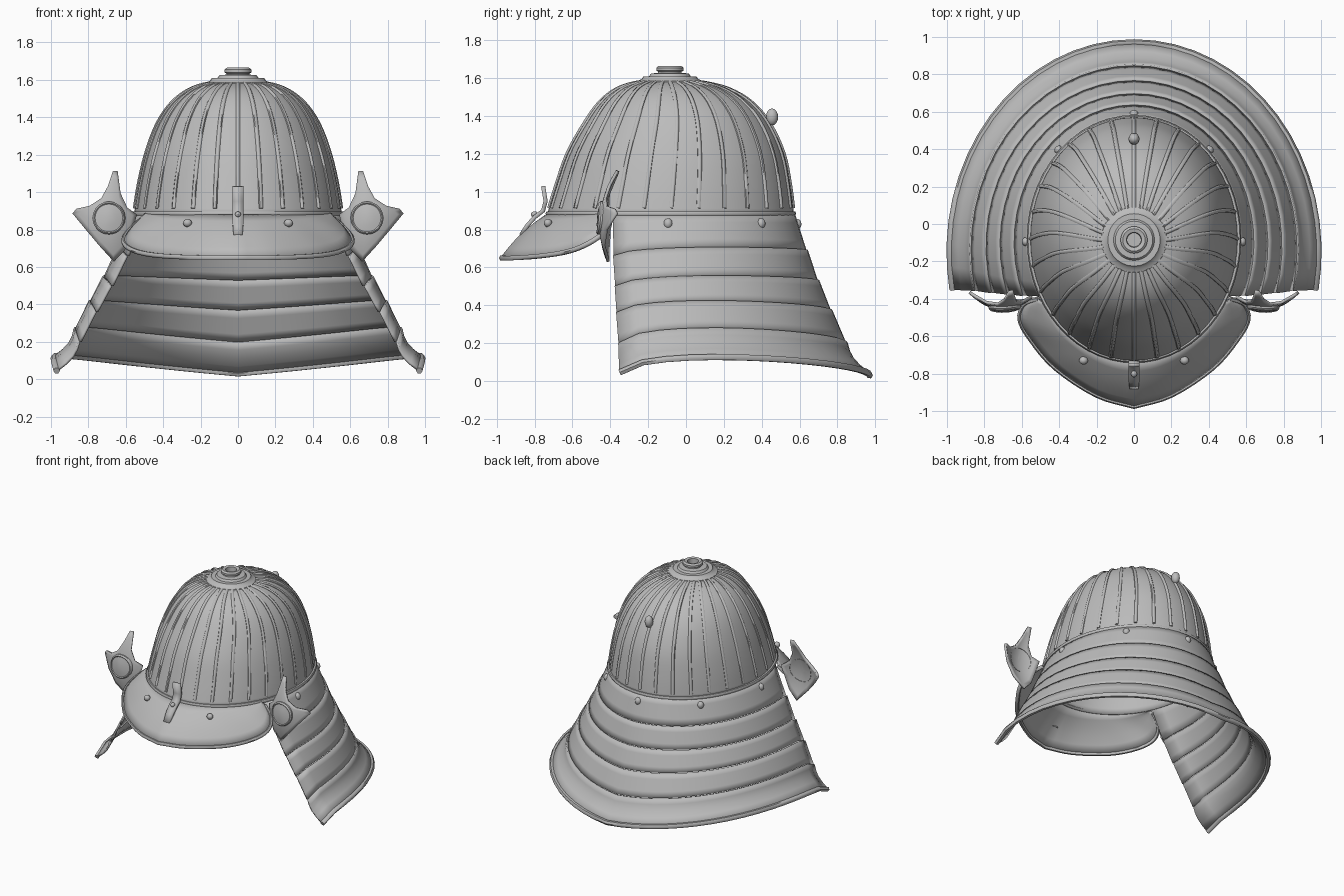
import bpy, bmesh, math
from mathutils import Vector

cube = bpy.data.objects.get("Cube")
if cube:
    bpy.data.objects.remove(cube, do_unlink=True)

steel = bpy.data.materials.new("grey_steel")
steel.use_nodes = True
GREY = (0.5, 0.5, 0.5, 1)
steel.diffuse_color = GREY
steel.node_tree.nodes["Principled BSDF"].inputs["Base Color"].default_value = GREY


def finish(obj, thickness=0, mirror=False, angle=35):
    bpy.context.collection.objects.link(obj)
    obj.data.materials.append(steel)
    bpy.ops.object.select_all(action="DESELECT")
    obj.select_set(True)
    bpy.context.view_layer.objects.active = obj
    if obj.type == "CURVE":
        bpy.ops.object.convert(target="MESH")
    bpy.ops.object.shade_smooth_by_angle(angle=math.radians(angle))
    if thickness:
        mod = obj.modifiers.new("thickness", "SOLIDIFY")
        mod.thickness, mod.offset = thickness, 0
    if mirror:
        obj.modifiers.new("mirror", "MIRROR")
    return obj


def from_bmesh(name, bm, **options):
    bmesh.ops.recalc_face_normals(bm, faces=bm.faces)
    mesh = bpy.data.meshes.new(name)
    bm.to_mesh(mesh)
    bm.free()
    return finish(bpy.data.objects.new(name, mesh), **options)


def skin(name, rows, closed=False, **options):
    """Surface through rows of points."""
    bm = bmesh.new()
    grid = [[bm.verts.new(p) for p in row] for row in rows]
    n = len(rows[0])
    for low, high in zip(grid, grid[1:]):
        for i in range(n if closed else n - 1):
            j = (i + 1) % n
            bm.faces.new((low[i], low[j], high[j], high[i]))
    bmesh.ops.remove_doubles(bm, verts=bm.verts, dist=0.0005)
    return from_bmesh(name, bm, **options)


def tubes(name, paths, radius, closed=False):
    curve = bpy.data.curves.new(name, "CURVE")
    curve.dimensions = "3D"
    curve.bevel_depth, curve.bevel_resolution = radius, 1
    curve.use_fill_caps = True
    for path in paths:
        spline = curve.splines.new("POLY")
        spline.points.add(len(path) - 1)
        for point, p in zip(spline.points, path):
            point.co = (*p, 1)
        spline.use_cyclic_u = closed
    return finish(bpy.data.objects.new(name, curve), angle=60)


def smooth(points, steps):
    """Catmull-Rom curve through the points."""
    pts = [Vector(p) for p in points]
    pts = [2 * pts[0] - pts[1]] + pts + [2 * pts[-1] - pts[-2]]
    out = []
    for a, b, c, d in zip(pts, pts[1:], pts[2:], pts[3:]):
        for k in range(steps):
            t = k / steps
            out.append(0.5 * (2 * b + (c - a) * t + (2 * a - 5 * b + 4 * c - d) * t * t
                              + (3 * b - a - 3 * c + d) * t ** 3))
    return out + [pts[-2]]


def both_sides(half):
    return [Vector((-p[0], p[1], p[2])) for p in half[:0:-1]] + [Vector(p) for p in half]


def knobs(name, spots, size):
    bm = bmesh.new()
    for spot in spots:
        new = bmesh.ops.create_uvsphere(bm, u_segments=12, v_segments=8, radius=1)["verts"]
        bmesh.ops.scale(bm, vec=size, verts=new)
        bmesh.ops.translate(bm, vec=spot, verts=new)
    return from_bmesh(name, bm)


# Bowl: levels of height, half width and centre/half depth
levels = []
for z, w, front, back in ((0.87, 0.55, -0.73, 0.565), (1.03, 0.525, -0.68, 0.545),
                          (1.2, 0.485, -0.62, 0.51), (1.36, 0.425, -0.53, 0.435),
                          (1.47, 0.35, -0.45, 0.34), (1.54, 0.26, -0.36, 0.22),
                          (1.575, 0.16, -0.25, 0.08), (1.59, 0.04, -0.13, -0.05)):
    levels.append(((z, w, (front + back) / 2), (back - front) / 2))
shape = smooth([(*a, b) for a, b in levels], 4)


def bowl_point(level, angle, lift=0):
    z, w, centre, depth = level
    return Vector(((w + lift) * math.sin(angle), centre - (depth + lift) * math.cos(angle), z + lift * 0.5))


turn = [2 * math.pi * i / 56 for i in range(56)]
skin("bowl", [[bowl_point(s, a) for a in turn] for s in shape], closed=True, thickness=0.015)
RIBS = 28
tubes("bowl_ribs", [[bowl_point(s, 2 * math.pi * i / RIBS, 0.006) for s in shape[1:25]]
                    for i in range(RIBS)], 0.012)
tubes("bowl_rim", [[(0.56 * math.sin(a), -0.08 - 0.65 * math.cos(a), 0.885) for a in turn]], 0.013, True)

# Crown fitting: stepped rosette with a hollow collar
profile = [(0.18, 1.56), (0.175, 1.585), (0.15, 1.595), (0.14, 1.61), (0.11, 1.61), (0.1, 1.625),
           (0.062, 1.628), (0.062, 1.635), (0.072, 1.64), (0.072, 1.655), (0.06, 1.665),
           (0.04, 1.66), (0.037, 1.6), (0.0, 1.6)]
skin("crown_fitting", [[(r * math.sin(a), -0.085 - r * math.cos(a), z) for a in turn[::2]]
                       for r, z in profile], closed=True)
knobs("rear_knob", [(0, 0.455, 1.395)], (0.03, 0.032, 0.045))

# Visor
edge = smooth([(0, -0.975, 0.65), (0.2, -0.915, 0.65), (0.42, -0.77, 0.66), (0.55, -0.62, 0.685),
               (0.61, -0.51, 0.73), (0.585, -0.43, 0.79), (0.51, -0.4, 0.86)], 4)
count = len(edge) - 1
rim = [Vector((0.555 * math.sin(a), -0.08 - 0.65 * math.cos(a), 0.88))
       for a in (math.radians(60) * i / count for i in range(count + 1))]
visor_rows = []
for k in range(6):
    t = k / 5
    bulge = Vector((0, -0.012, 0.012)) * math.sin(math.pi * t)
    visor_rows.append(both_sides([a.lerp(b, t) + bulge for a, b in zip(rim, edge)]))
skin("visor", visor_rows, thickness=0.012)
tubes("visor_edge", [both_sides(edge)], 0.014)
knobs("visor_rivets", [(x, -0.73, 0.835) for x in (-0.27, 0.27)], (0.024, 0.022, 0.022))

# Crest holder on the visor
holder = [(-0.755, 1.03, 0.03), (-0.742, 0.95, 0.03), (-0.755, 0.9, 0.03),
          (-0.8, 0.865, 0.03), (-0.84, 0.82, 0.028), (-0.872, 0.77, 0.024)]
skin("crest_holder", [[(-w, y, z), (w, y, z)] for y, z, w in holder], thickness=0.022)
knobs("crest_holder_stud", [(0, -0.8, 0.88)], (0.016, 0.02, 0.016))

# Neck guard: lower edge of each plate
# width, back y, centre y, front end y, front z, back z, arch
edges = [(0.555, 0.57, -0.08, -0.385, 0.88, 0.88, 0.0),
         (0.635, 0.63, -0.1, -0.38, 0.66, 0.69, 0.035),
         (0.71, 0.69, -0.11, -0.372, 0.5, 0.53, 0.045),
         (0.785, 0.76, -0.12, -0.365, 0.36, 0.37, 0.06),
         (0.865, 0.84, -0.135, -0.355, 0.2, 0.2, 0.08),
         (0.985, 0.97, -0.15, -0.35, 0.045, 0.03, 0.085)]


def guard_point(spec, s, lift=0):
    w, back, centre, end, z_front, z_back, arch = spec
    depth = back - centre
    start = math.asin((end - centre) / depth)
    a = start + (math.pi / 2 - start) * s
    z = z_front + (z_back - z_front) * s + arch * math.sin(math.pi * s ** 0.55)
    return Vector(((w + lift) * math.cos(a), centre + (depth + lift) * math.sin(a), z))


fractions = [1 - i / 16 for i in range(17)]
for n, (upper, lower) in enumerate(zip(edges, edges[1:])):
    rows = []
    for k in range(5):
        t = k / 4
        sag = -0.03 * math.sin(math.pi * t) if n == 4 else 0
        half = [guard_point(upper, s, 0.008 if n else 0).lerp(guard_point(lower, s), t)
                for s in fractions]
        for p in half:
            p.x += sag * p.x
            p.y += sag * max(p.y, 0)
        half[0].x = 0
        rows.append(both_sides(half))
    skin("neck_plate_%d" % (n + 1), rows, thickness=0.014)
tubes("neck_guard_hem", [both_sides([guard_point(edges[-1], s) for s in fractions])], 0.018)
spots = []
for s in (0.22, 0.62, 1):
    p = guard_point(edges[0], s).lerp(guard_point(edges[1], s), 0.27)
    spots += [p] if s == 1 else [p, Vector((-p.x, p.y, p.z))]
knobs("neck_guard_rivets", spots, (0.024, 0.024, 0.028))


# Turned-back wings with a round boss
def wing_y(x, z):
    return -0.45 + 2.5 * (x - 0.7) ** 2 + (z - 0.82) ** 2


outline = [(0.645, 1.11), (0.67, 1.11), (0.695, 1.03), (0.73, 0.965), (0.79, 0.925), (0.86, 0.91),
           (0.88, 0.885), (0.81, 0.8), (0.74, 0.715), (0.665, 0.63), (0.6, 0.7), (0.565, 0.8),
           (0.545, 0.88), (0.595, 0.915), (0.63, 0.99)]
wing_rows = []
for k in range(7):
    row = [(0.69 + (x - 0.69) * k / 6, 0.85 + (z - 0.85) * k / 6) for x, z in outline]
    wing_rows.append([(x, wing_y(x, z), z) for x, z in row])
skin("wing", wing_rows, closed=True, thickness=0.016, mirror=True)
boss_rows = []
for r, out in ((0.088, -0.012), (0.088, 0.018), (0.08, 0.026), (0.074, 0.02), (0.04, 0.022), (0, 0.023)):
    ring = [(0.69 + r * math.cos(a), 0.862 + r * math.sin(a)) for a in turn[::2]]
    boss_rows.append([(x, wing_y(x, z) - out, z) for x, z in ring])
skin("wing_boss", boss_rows, closed=True, mirror=True)
